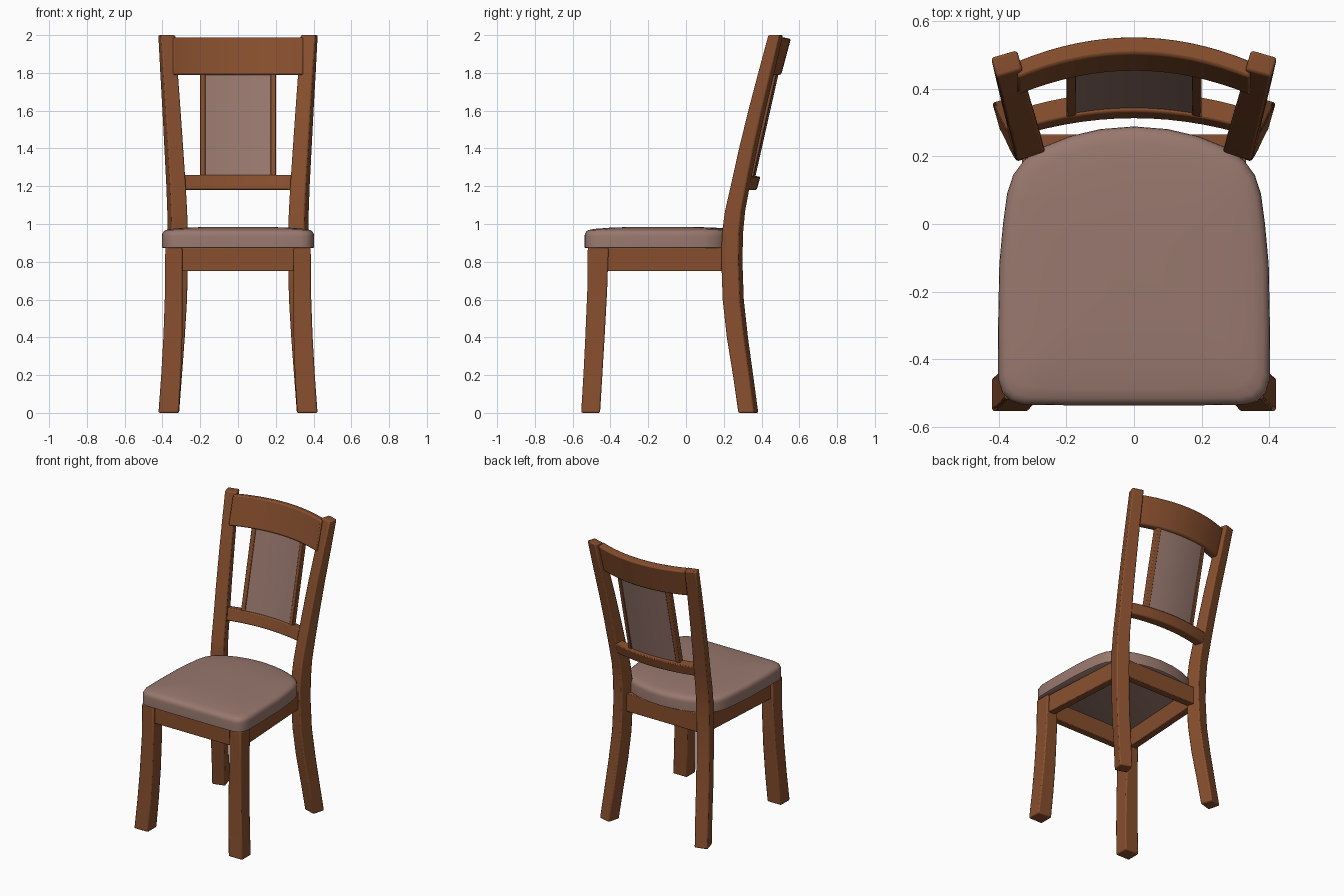
import bpy, bmesh, math
from mathutils import Vector, Matrix

if "Cube" in bpy.data.objects:
    bpy.data.objects.remove(bpy.data.objects["Cube"], do_unlink=True)


def material(name, rgb):
    m = bpy.data.materials.new(name)
    m.use_nodes = True
    m.diffuse_color = (*rgb, 1)
    bsdf = m.node_tree.nodes["Principled BSDF"]
    bsdf.inputs["Base Color"].default_value = (*rgb, 1)
    bsdf.inputs["Roughness"].default_value = 0.6
    return m


WOOD = material("brown_wood", (0.242, 0.077, 0.027))
FABRIC = material("mauve_fabric", (0.314, 0.188, 0.156))


def loft(name, rings, mat, bevel=0.0):
    """Skin a row of equal point rings and cap both ends."""
    bm = bmesh.new()
    loops = [[bm.verts.new(p) for p in ring] for ring in rings]
    n = len(loops[0])
    for a, b in zip(loops, loops[1:]):
        for i in range(n):
            j = (i + 1) % n
            bm.faces.new((a[i], a[j], b[j], b[i]))
    bm.faces.new(loops[0][::-1])
    bm.faces.new(loops[-1])
    bmesh.ops.recalc_face_normals(bm, faces=bm.faces)
    mesh = bpy.data.meshes.new(name)
    bm.to_mesh(mesh)
    bm.free()
    ob = bpy.data.objects.new(name, mesh)
    bpy.context.collection.objects.link(ob)
    mesh.materials.append(mat)
    if bevel:
        mod = ob.modifiers.new("soft_edges", "BEVEL")
        mod.width, mod.segments, mod.limit_method = bevel, 2, "ANGLE"
        mod.angle_limit = math.radians(40)
    bpy.ops.object.select_all(action="DESELECT")
    bpy.context.view_layer.objects.active = ob
    ob.select_set(True)
    bpy.ops.object.shade_smooth_by_angle(angle=math.radians(35))
    return ob


def leg(name, side, path, yaw):
    """Path rows are x, y, z, width, depth; the section turns by yaw."""
    rot = Matrix.Rotation(-side * yaw, 3, "Z")
    corners = ((-1, -1), (1, -1), (1, 1), (-1, 1))
    rings = [[Vector((side * x, y, z)) + rot @ Vector((i * w / 2, j * d / 2, 0))
              for i, j in corners] for x, y, z, w, d in path]
    return loft(name, rings, WOOD, 0.008)


def curved_rail(name, x0, x1, bottom, top, thick, bow, mat, bevel=0.006, steps=12):
    """Bowed board; bottom and top are (front y, z) on the centre line."""
    (yb, zb), (yt, zt) = bottom, top
    rings = []
    for s in range(steps + 1):
        x = x0 + (x1 - x0) * s / steps
        d = -bow * x * x
        rings.append([(x, yb + d, zb), (x, yt + d, zt),
                      (x, yt + d + thick, zt - 0.01), (x, yb + d + thick, zb)])
    return loft(name, rings, mat, bevel)


def rail(name, start, end, thick, z0=0.75, z1=0.875):
    """Straight apron board between two plan points."""
    a, b = Vector((*start, 0)), Vector((*end, 0))
    off = (b - a).normalized().cross(Vector((0, 0, 1))) * thick / 2
    rings = [[p + off + Vector((0, 0, z0)), p + off + Vector((0, 0, z1)),
              p - off + Vector((0, 0, z1)), p - off + Vector((0, 0, z0))] for p in (a, b)]
    return loft(name, rings, WOOD, 0.004)


# Legs and back posts
front_path = [(.367, -.505, 0, .108, .10), (.354, -.493, .2, .105, .10),
              (.345, -.482, .4, .10, .102), (.340, -.470, .65, .092, .105),
              (.340, -.465, .875, .09, .11)]
back_path = [(.365, .330, 0, .09, .088), (.350, .302, .2, .09, .09),
             (.336, .272, .4, .09, .095), (.324, .250, .6, .09, .095),
             (.319, .243, .8, .09, .095), (.319, .246, .95, .09, .095),
             (.322, .260, 1.07, .088, .09), (.328, .287, 1.2, .087, .085),
             (.340, .329, 1.4, .085, .08), (.352, .375, 1.6, .083, .075),
             (.365, .425, 1.8, .081, .07), (.377, .475, 2.0, .08, .062)]
for side, label in ((1, "left"), (-1, "right")):
    leg(f"front_leg_{label}", side, front_path, 0)
    leg(f"back_post_{label}", side, back_path, math.radians(16))
    rail(f"side_apron_{label}", (side * .345, -.45), (side * .305, .22), .05)
    # Thin upright strip beside the backrest panel
    curved_rail(f"panel_strip_{label}", side * .172, side * .2, (.335, 1.25),
                (.458, 1.81), .04, .5, WOOD, .004, 2)

# Aprons under the seat
rail("front_apron", (-.32, -.475), (.32, -.475), .05)
rail("back_apron", (-.30, .24), (.30, .24), .05)

# Backrest
curved_rail("crest_rail", -.345, .345, (.452, 1.79), (.503, 1.99), .052, .6, WOOD, .009, 16)
curved_rail("lower_back_rail", -.305, .305, (.312, 1.18), (.332, 1.26), .062, .45, WOOD)
curved_rail("backrest_panel", -.176, .176, (.342, 1.25), (.466, 1.81), .025, .5, FABRIC, 0)

# Cushion: half outline, mirrored, then stacked into a domed pad
half = [(.20, -.537), (.33, -.535), (.365, -.525), (.39, -.50), (.402, -.46), (.403, -.32),
        (.399, -.12), (.388, .0), (.376, .09), (.358, .145), (.325, .19),
        (.27, .228), (.19, .26), (.10, .281)]
outline = [(0, -.537)] + half + [(0, .289)] + [(-x, y) for x, y in reversed(half)]
layers = [(.985, .872), (1, .876), (1, .935), (.995, .948), (.98, .960), (.95, .968),
          (.88, .974), (.7, .980), (.45, .984), (.2, .985)]
cy = -.12
loft("seat_cushion", [[(x * s, cy + (y - cy) * s, z) for x, y in outline]
                      for s, z in layers], FABRIC)
